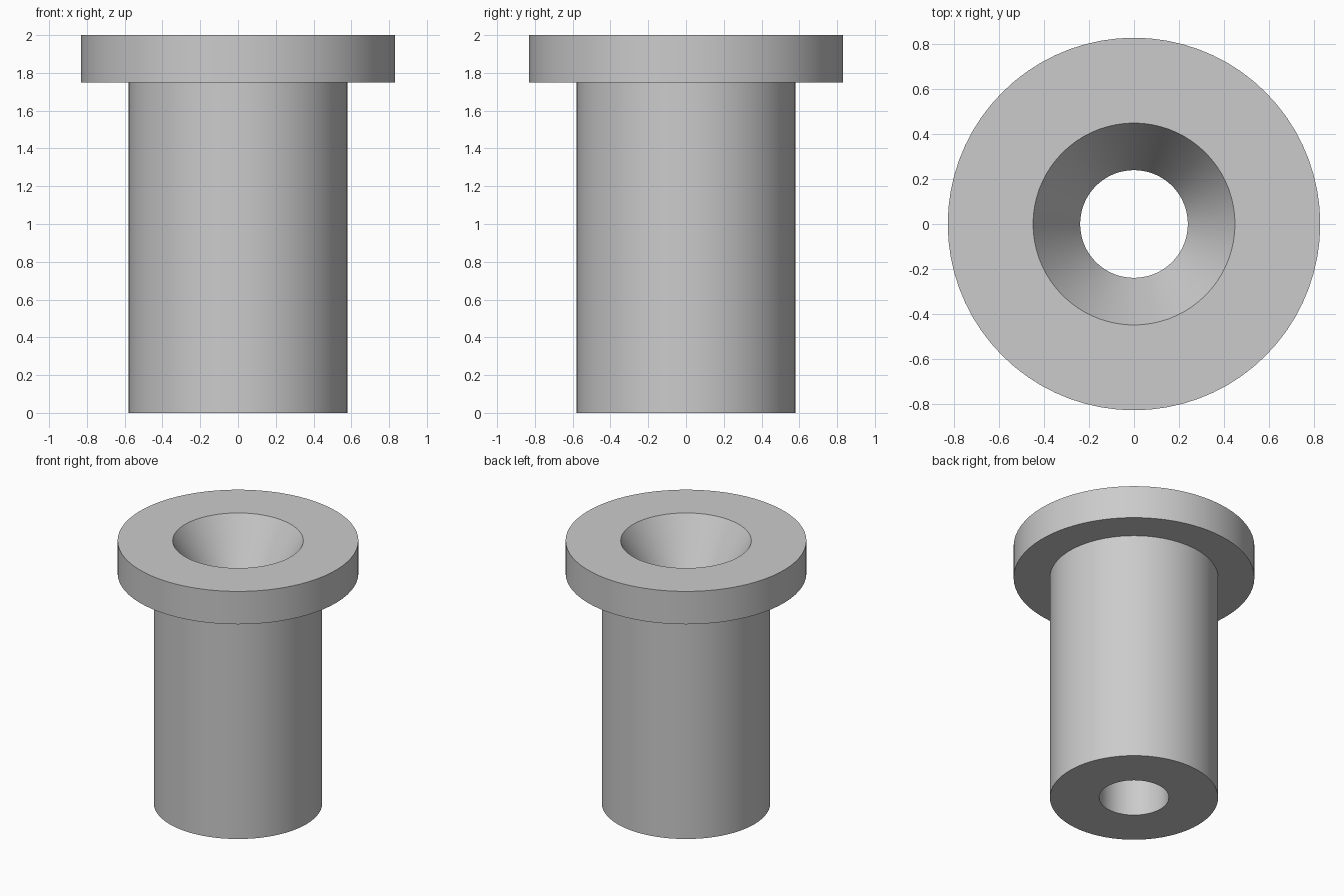
import bpy
import bmesh
import math

SEGMENTS = 72

cube = bpy.data.objects.get("Cube")
if cube:
    bpy.data.objects.remove(cube, do_unlink=True)

# Plain grey metal
grey = bpy.data.materials.new("plain_grey")
grey.use_nodes = True
colour = (0.6, 0.6, 0.6, 1)
grey.diffuse_color = colour
grey.node_tree.nodes["Principled BSDF"].inputs["Base Color"].default_value = colour


def lathe(name, profile):
    """Revolve a closed (radius, height) profile around z."""
    bm = bmesh.new()
    rings = []
    for i in range(SEGMENTS):
        a = math.tau * i / SEGMENTS
        rings.append([bm.verts.new((r * math.cos(a), r * math.sin(a), z))
                      for r, z in profile])
    n = len(profile)
    for i, ring in enumerate(rings):
        following = rings[(i + 1) % SEGMENTS]
        for j in range(n):
            k = (j + 1) % n
            bm.faces.new((ring[j], following[j], following[k], ring[k]))
    bmesh.ops.recalc_face_normals(bm, faces=bm.faces)
    mesh = bpy.data.meshes.new(name)
    bm.to_mesh(mesh)
    bm.free()
    mesh.materials.append(grey)
    obj = bpy.data.objects.new(name, mesh)
    bpy.context.collection.objects.link(obj)
    bpy.ops.object.select_all(action="DESELECT")
    obj.select_set(True)
    bpy.context.view_layer.objects.active = obj
    bpy.ops.object.shade_smooth_by_angle(angle=math.radians(25))
    return obj


bore, mouth, sleeve, flange = 0.24, 0.45, 0.58, 0.83
top, flange_base, throat = 2.0, 1.75, 1.64

# Sleeve, flange, conical mouth and straight bore in one turned body
lathe("flanged_bushing", [
    (bore, 0), (sleeve, 0), (sleeve, flange_base), (flange, flange_base),
    (flange, top), (mouth, top), (bore, throat),
])
